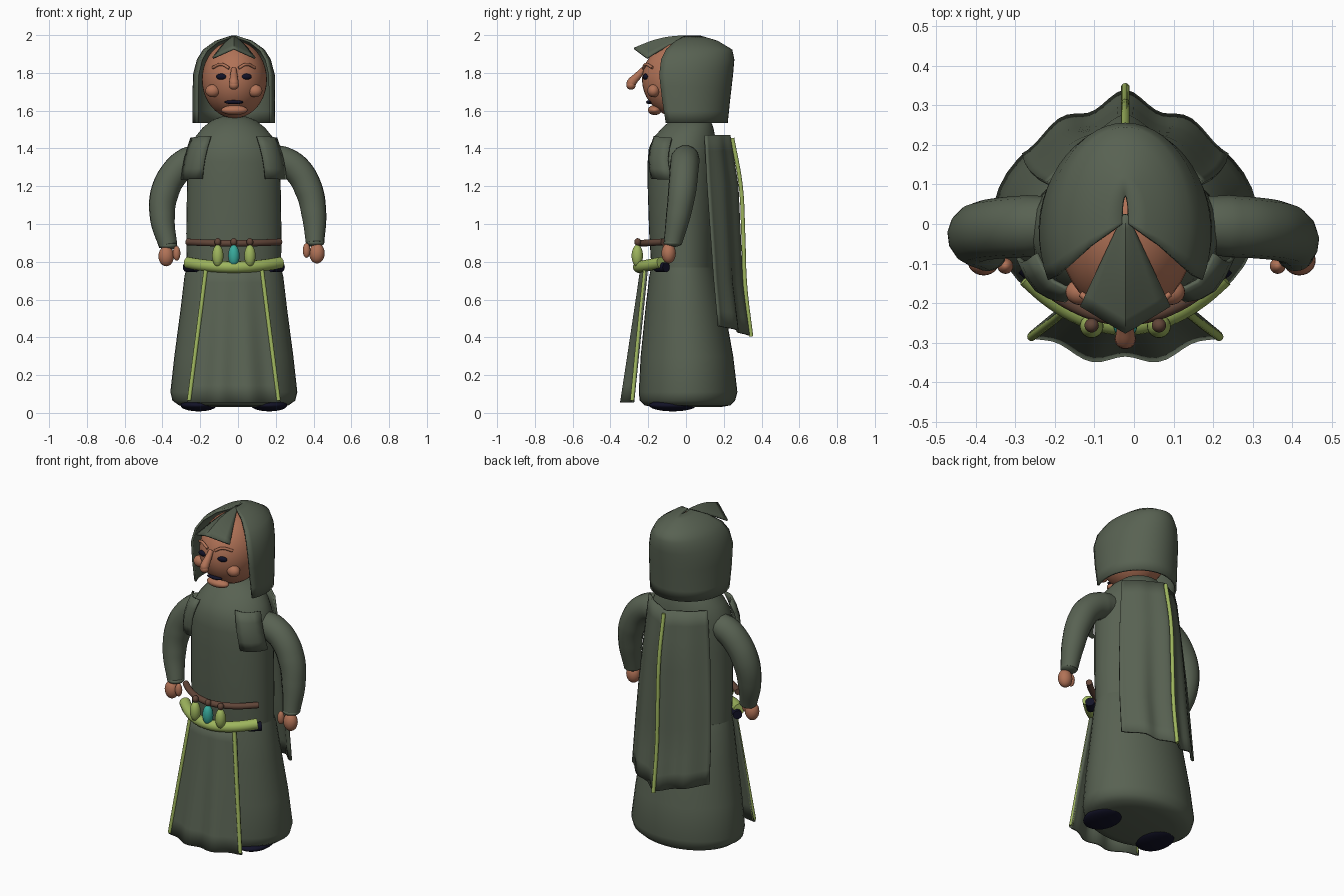
import bpy, bmesh, math
from mathutils import Vector

if "Cube" in bpy.data.objects:
    bpy.data.objects.remove(bpy.data.objects["Cube"])

CX = -0.022  # body axis


def mat(name, rgb):
    m = bpy.data.materials.new(name)
    m.diffuse_color = (*rgb, 1)
    m.use_nodes = True
    m.node_tree.nodes["Principled BSDF"].inputs["Base Color"].default_value = m.diffuse_color
    return m


GREEN = mat("dark green cloth", (0.098, 0.122, 0.085))
SKIN = mat("tan skin", (0.44, 0.17, 0.095))
TRIM = mat("light green trim", (0.34, 0.46, 0.11))
BROWN = mat("brown leather", (0.12, 0.06, 0.04))
TEAL = mat("teal glass", (0.04, 0.40, 0.33))
DARK = mat("dark navy", (0.006, 0.006, 0.02))


def finish(ob, m, angle=40):
    ob.data.materials.clear()
    ob.data.materials.append(m)
    bpy.ops.object.select_all(action='DESELECT')
    ob.select_set(True)
    bpy.context.view_layer.objects.active = ob
    bpy.ops.object.shade_smooth_by_angle(angle=math.radians(angle))
    return ob


def from_bmesh(name, bm, m, angle=40):
    bmesh.ops.recalc_face_normals(bm, faces=bm.faces)
    me = bpy.data.meshes.new(name)
    bm.to_mesh(me)
    bm.free()
    ob = bpy.data.objects.new(name, me)
    bpy.context.collection.objects.link(ob)
    return finish(ob, m, angle)


def ball(name, loc, size, m, rot=(0, 0, 0), seg=24):
    bpy.ops.mesh.primitive_uv_sphere_add(segments=seg, ring_count=seg // 2, location=loc, rotation=rot)
    ob = bpy.context.object
    ob.name, ob.scale = name, size
    return finish(ob, m)


def loft(name, rings, m, n=40):
    """Closed body from rings of (z, half width, front y, back y)."""
    bm = bmesh.new()
    loops = []
    for z, rx, y0, y1 in rings:
        cy, ry = (y0 + y1) / 2, (y1 - y0) / 2
        loops.append([bm.verts.new((CX + rx * math.cos(2 * math.pi * i / n),
                                    cy + ry * math.sin(2 * math.pi * i / n), z)) for i in range(n)])
    for a, b in zip(loops, loops[1:]):
        for i in range(n):
            bm.faces.new((a[i], a[(i + 1) % n], b[(i + 1) % n], b[i]))
    bm.faces.new(loops[0])
    bm.faces.new(loops[-1])
    return from_bmesh(name, bm, m, 60)


def sheet(name, f, nu, nv, m, thick=0.012, angle=40):
    """Cloth surface f(u, v), thickened."""
    bm = bmesh.new()
    g = [[bm.verts.new(f(i / nu, j / nv)) for j in range(nv + 1)] for i in range(nu + 1)]
    for i in range(nu):
        for j in range(nv):
            bm.faces.new((g[i][j], g[i + 1][j], g[i + 1][j + 1], g[i][j + 1]))
    ob = from_bmesh(name, bm, m, angle)
    mod = ob.modifiers.new("thickness", 'SOLIDIFY')
    mod.thickness, mod.offset = thick, 0
    return ob


def tube(name, pts, radii, m):
    cu = bpy.data.curves.new(name, 'CURVE')
    cu.dimensions, cu.bevel_depth, cu.bevel_resolution = '3D', 1.0, 5
    cu.resolution_u, cu.use_fill_caps = 8, True
    sp = cu.splines.new('BEZIER')
    sp.bezier_points.add(len(pts) - 1)
    for i, (bp, p) in enumerate(zip(sp.bezier_points, pts)):
        bp.co = p
        bp.handle_left_type = bp.handle_right_type = 'AUTO'
        bp.radius = radii[i] if isinstance(radii, (list, tuple)) else radii
    ob = bpy.data.objects.new(name, cu)
    bpy.context.collection.objects.link(ob)
    bpy.ops.object.select_all(action='DESELECT')
    ob.select_set(True)
    bpy.context.view_layer.objects.active = ob
    bpy.ops.object.convert(target='MESH')
    return finish(bpy.context.object, m)


def lerp(table, t):
    """Piecewise linear lookup of rows across t in 0..1."""
    k = min(int(t * (len(table) - 1)), len(table) - 2)
    f = t * (len(table) - 1) - k
    return [a + (b - a) * f for a, b in zip(table[k], table[k + 1])]


# Robe
loft("skirt", [(0.03, 0.22, -0.17, 0.18), (0.04, 0.29, -0.22, 0.235), (0.065, 0.325, -0.245, 0.26),
               (0.11, 0.336, -0.25, 0.272), (0.3, 0.315, -0.24, 0.25), (0.55, 0.282, -0.215, 0.205),
               (0.72, 0.262, -0.195, 0.17), (0.77, 0.25, -0.185, 0.155)], GREEN)
loft("torso", [(0.75, 0.25, -0.182, 0.152), (0.95, 0.252, -0.195, 0.155), (1.2, 0.248, -0.203, 0.16),
               (1.33, 0.245, -0.203, 0.16), (1.4, 0.235, -0.197, 0.16), (1.46, 0.205, -0.17, 0.155),
               (1.51, 0.165, -0.125, 0.145), (1.55, 0.115, -0.08, 0.13), (1.57, 0.06, -0.03, 0.09)], GREEN)

# Feet
for s, side in ((-1, "left"), (1, "right")):
    ball(side + "_foot", (CX + s * 0.187, -0.07, 0.04), (0.096, 0.125, 0.032), DARK)


# Hood: open-fronted shell, rows of (z, half width, back y, front edge y)
HOOD = [(1.535, 0.212, 0.215, -0.105), (1.66, 0.213, 0.228, -0.125), (1.79, 0.211, 0.243, -0.14),
        (1.87, 0.19, 0.25, -0.13), (1.92, 0.158, 0.24, -0.105), (1.965, 0.095, 0.165, -0.055),
        (1.993, 0.008, 0.07, 0.0)]


def hood_pt(u, v):
    z, w, yb, ye = lerp(HOOD, v)
    a = math.radians(116) * (2 * u - 1)
    c = math.cos(math.radians(116))
    yc = (ye - c * yb) / (1 - c)
    return (CX + w * math.sin(a), yc + (yb - yc) * math.cos(a), z)


sheet("hood", hood_pt, 32, 12, GREEN, 0.012, 50)


# Pointed flap folded forward over the forehead
def flap_pt(u, v):
    s = 2 * u - 1
    apex = Vector((CX, 0.03, 1.995))
    edge = Vector((CX + 0.112 * s, -0.275 + 0.068 * abs(s), 1.928 - 0.05 * abs(s)))
    p = apex.lerp(edge, 0.02 + 0.98 * v)
    p.z += 0.02 * math.sin(math.pi * v) * (1 - 0.5 * abs(s))
    return p


sheet("hood_flap", flap_pt, 8, 8, GREEN, 0.01)

# Head and face
ball("head", (CX + 0.003, -0.02, 1.765), (0.172, 0.213, 0.205), SKIN, seg=40)
tube("nose", [(CX, -0.225, 1.82), (CX, -0.255, 1.785), (CX, -0.29, 1.745), (CX, -0.295, 1.728)],
     [0.014, 0.02, 0.026, 0.02], SKIN)
ball("nose_tip", (CX, -0.291, 1.735), (0.027, 0.025, 0.024), SKIN)
ball("mouth", (CX, -0.193, 1.645), (0.05, 0.018, 0.011), DARK)
ball("chin", (CX + 0.003, -0.165, 1.603), (0.07, 0.037, 0.026), SKIN)
for s, side in ((-1, "left"), (1, "right")):
    ball(side + "_eye", (CX + s * 0.066, -0.214, 1.78), (0.029, 0.014, 0.016), DARK, (0, 0, s * 0.2))
    ball(side + "_cheek", (CX + s * 0.112, -0.172, 1.705), (0.039, 0.033, 0.034), SKIN)
    tube(side + "_brow", [(CX + s * 0.025, -0.226, 1.825), (CX + s * 0.065, -0.213, 1.845),
                          (CX + s * 0.112, -0.177, 1.828)], 0.008, SKIN)

# Sleeves, hands and thumbs
ARMS = {"left": (-1, [(-0.2, 0.0, 1.35), (-0.265, -0.005, 1.33), (-0.335, -0.01, 1.27), (-0.39, -0.02, 1.16),
                      (-0.40, -0.04, 1.03), (-0.37, -0.07, 0.885)]),
        "right": (1, [(0.17, 0.0, 1.35), (0.235, -0.005, 1.335), (0.31, -0.01, 1.29), (0.375, -0.02, 1.18),
                      (0.402, -0.04, 1.05), (0.408, -0.07, 0.90)])}
for side, (s, path) in ARMS.items():
    tube(side + "_sleeve", path, [0.07, 0.078, 0.077, 0.075, 0.066, 0.049], GREEN)
    end = Vector(path[-1])
    ball(side + "_cuff", end, (0.049, 0.049, 0.022), GREEN)
    hand = ball(side + "_hand", end + Vector((s * 0.01, -0.022, -0.055)), (0.041, 0.038, 0.054), SKIN)
    ball(side + "_thumb", end + Vector((-s * 0.045, -0.036, -0.04)), (0.02, 0.02, 0.039), SKIN)


# Shoulder plates wrapped on the chest
for s, side in ((-1, "left"), (1, "right")):
    corners = [Vector(c) for c in ((0.12, -0.165, 1.465), (0.225, -0.075, 1.455),
                                   (0.165, -0.18, 1.24), (0.275, -0.075, 1.235))]

    def plate_pt(u, v, s=s, c=corners):
        p = c[0].lerp(c[1], u).lerp(c[2].lerp(c[3], u), v)
        bulge = 0.02 * math.sin(math.pi * v) + 0.025 * math.sin(math.pi * u)
        return (CX + s * (p.x + bulge * 0.4), p.y - bulge, p.z)

    sheet(side + "_shoulder_plate", plate_pt, 4, 4, GREEN)


# Belt, sash and hanging vials
def front_arc(w, front, side_y, z_mid, z_end, n=9):
    ts = [-1 + 2 * i / (n - 1) for i in range(n)]
    return [(CX + w * t, front + (side_y - front) * abs(t) ** 2, z_mid + (z_end - z_mid) * t * t) for t in ts]


tube("belt", front_arc(0.245, -0.238, -0.12, 0.898, 0.905), 0.018, BROWN)
tube("sash", front_arc(0.245, -0.25, -0.13, 0.772, 0.795), 0.031, TRIM)
for s, side in ((-1, "left"), (1, "right")):
    tube(side + "_sash_end", [(CX + s * 0.2, -0.155, 0.772), (CX + s * 0.252, -0.105, 0.772)], 0.026, DARK)
for name, x, m in (("left_vial", -0.107, TRIM), ("middle_vial", CX, TEAL), ("right_vial", 0.063, TRIM)):
    ball(name, (x, -0.258, 0.832), (0.03, 0.03, 0.058), m)
    ball(name + "_bead", (x, -0.256, 0.905), (0.018, 0.018, 0.02), BROWN)


# Front apron with folds and edge cords
def apron_pt(u, v):
    s = 2 * u - 1
    w = 0.155 + 0.09 * v
    y = -0.235 - 0.105 * v + (0.03 + 0.04 * v) * s * s + 0.011 * v * math.cos(s * 9)
    return (CX + w * s, y, 0.78 - 0.725 * v)


sheet("apron", apron_pt, 24, 8, GREEN)
for s, side in ((-1, "left"), (1, "right")):
    tube(side + "_apron_cord", [(CX + s * 0.143, -0.212, 0.80), (CX + s * 0.19, -0.25, 0.43),
                                (CX + s * 0.237, -0.285, 0.065)], 0.011, TRIM)

# Cape: rows of (half width, back y, side y) from top to hem
CAPE = [(0.195, 0.235, 0.115), (0.22, 0.275, 0.13), (0.24, 0.285, 0.15), (0.252, 0.295, 0.17), (0.258, 0.33, 0.195)]


def cape_pt(u, v):
    s = 2 * u - 1
    w, yb, ys = lerp(CAPE, v)
    y = yb + (ys - yb) * abs(s) ** 1.4 + 0.014 * (0.3 + 0.7 * v) * math.cos(s * 10) - 0.01
    return (CX + w * s, y, 1.47 - (1.06 - 0.05 * abs(s)) * v)


sheet("cape", cape_pt, 28, 12, GREEN)
tube("cape_cord", [(CX, 0.245, 1.455), (CX, 0.29, 1.2), (CX, 0.303, 0.95), (CX, 0.313, 0.68), (CX, 0.345, 0.405)],
     0.011, TRIM)
